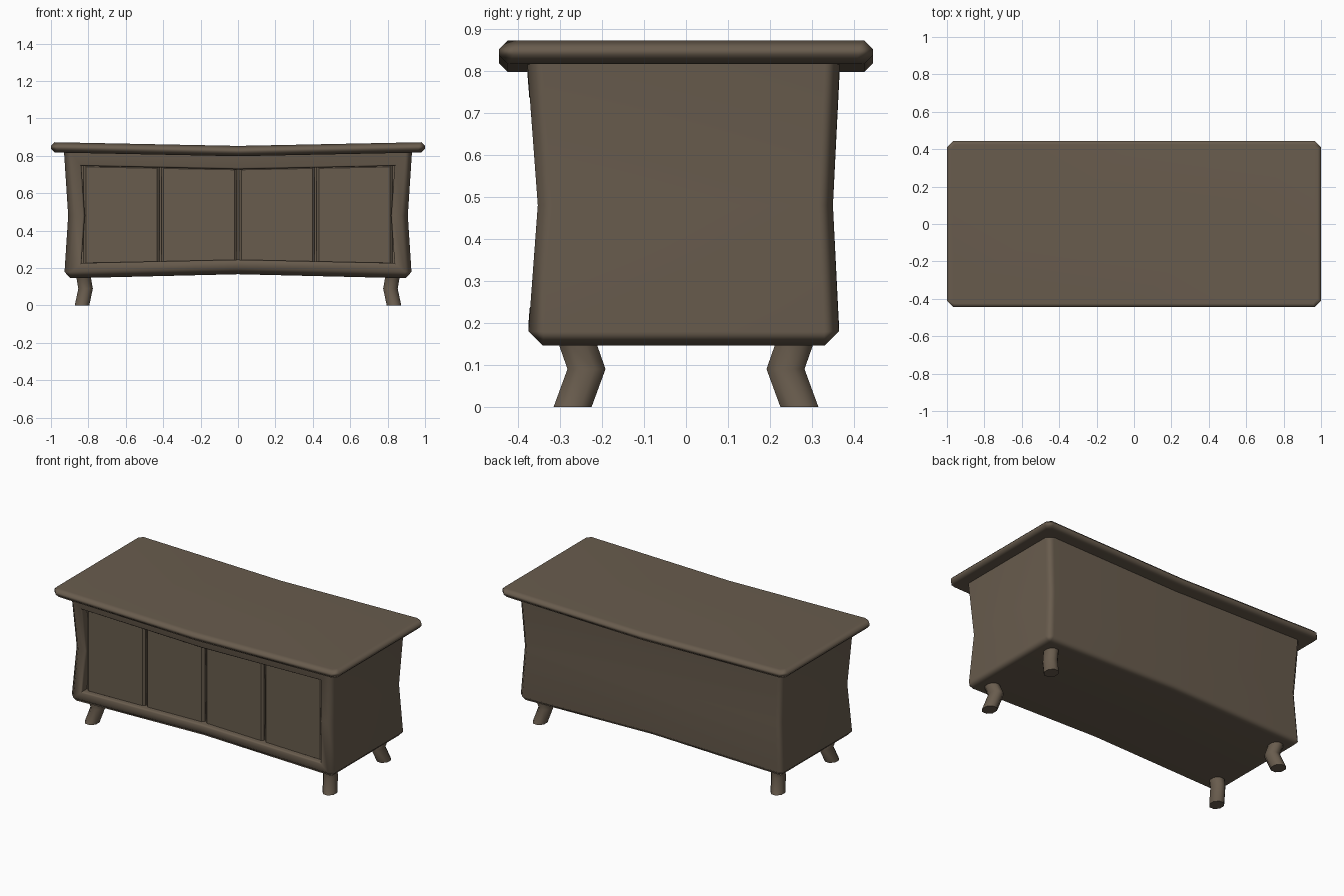
import bpy, bmesh, math
from mathutils import Vector

if "Cube" in bpy.data.objects:
    bpy.data.objects.remove(bpy.data.objects["Cube"])

wood = bpy.data.materials.new("dark brown wood")
wood.use_nodes = True
colour = (0.14, 0.107, 0.075, 1)
wood.diffuse_color = colour
wood.node_tree.nodes["Principled BSDF"].inputs["Base Color"].default_value = colour

MID = 0.48  # height of the pinched waist


def finish(bm, name, angle=60):
    bmesh.ops.recalc_face_normals(bm, faces=bm.faces)
    mesh = bpy.data.meshes.new(name)
    bm.to_mesh(mesh)
    bm.free()
    obj = bpy.data.objects.new(name, mesh)
    bpy.context.collection.objects.link(obj)
    mesh.materials.append(wood)
    bpy.ops.object.select_all(action='DESELECT')
    obj.select_set(True)
    bpy.context.view_layer.objects.active = obj
    bpy.ops.object.shade_smooth_by_angle(angle=math.radians(angle))
    weighted = obj.modifiers.new("Weighted normals", 'WEIGHTED_NORMAL')
    weighted.keep_sharp = True


def box(low, high):
    bm = bmesh.new()
    bmesh.ops.create_cube(bm, size=1)
    for v in bm.verts:
        v.co = Vector([l + (c + 0.5) * (h - l) for l, c, h in zip(low, v.co, high)])
    return bm


def cut(bm, point, normal):
    geom = bm.verts[:] + bm.edges[:] + bm.faces[:]
    bmesh.ops.bisect_plane(bm, geom=geom, plane_co=point, plane_no=normal)


def bevel(bm, edges, width):
    bmesh.ops.bevel(bm, geom=edges, offset=width, segments=1, profile=0.5,
                    affect='EDGES', clamp_overlap=True)


def sharp_edges(bm):
    bm.normal_update()
    return [e for e in bm.edges if e.calc_face_angle(0) > 1]


def bow(bm, waist=False):
    # Sagging top, arched base, and optionally a pinched waist
    for v in bm.verts:
        x, y, z = v.co
        v.co.z += 0.022 * (1 - min(1, abs(x) / 0.9)) * (MID - z) / 0.335
        if waist:
            flare = abs(z - MID) / 0.335
            v.co.x *= 1 + 0.024 * flare
            v.co.y *= 1 + (0.07 if y < 0 else 0.045) * flare


# Cabinet body with a recessed front opening
bm = box((-0.908, -0.353, 0.145), (0.908, 0.35, 0.825))
cut(bm, (0, 0, 0), (1, 0, 0))
cut(bm, (0, 0, MID), (0, 0, 1))
bevel(bm, [e for e in sharp_edges(bm) if not all(v.co.z > 0.82 for v in e.verts)], 0.034)
bm.normal_update()
front = [f for f in bm.faces if f.normal.y < -0.99]
bmesh.ops.inset_region(bm, faces=front, thickness=0.045, use_even_offset=True)
# Square up the opening so the rails are even
for v in {v for f in front for v in f.verts}:
    if v.co.z > 0.7:
        v.co.z = 0.755
    elif v.co.z < 0.3:
        v.co.z = 0.218
# Rounded lip, then the recess itself
bm.normal_update()
bmesh.ops.inset_region(bm, faces=front, thickness=0.01, depth=-0.01)
bmesh.ops.inset_region(bm, faces=front, thickness=0, depth=-0.04)
bow(bm, waist=True)
finish(bm, "cabinet_body")

# Overhanging top board: clipped corners, then chamfered rims
bm = box((-1, -0.445, 0.818), (1, 0.445, 0.873))
bevel(bm, [e for e in sharp_edges(bm) if abs(e.verts[0].co.z - e.verts[1].co.z) > 0.01], 0.034)
bevel(bm, sharp_edges(bm), 0.02)
cut(bm, (0, 0, 0), (1, 0, 0))
for v in bm.verts:
    v.co.z -= 0.02 * (1 - abs(v.co.x))
finish(bm, "top_board")

# Four doors set into the opening
for i in range(4):
    left = -0.83 + i * 0.415
    bm = box((left + 0.005, -0.338, 0.213), (left + 0.41, -0.3, 0.755))
    bevel(bm, [e for e in sharp_edges(bm) if all(v.co.y < -0.33 for v in e.verts)], 0.013)
    bow(bm)
    finish(bm, "door_%d" % (i + 1), 30)

# Four bent legs, one per corner, lofted through section centres
sections = [(0.825, 0.257, 0.175), (0.825, 0.257, 0.147),
            (0.815, 0.237, 0.09), (0.834, 0.27, 0)]
for sx, side in ((1, "left"), (-1, "right")):
    for sy, end in ((-1, "front"), (1, "back")):
        bm = bmesh.new()
        rings = []
        for cx, cy, cz in sections:
            ring = []
            for k in range(8):
                a = math.radians(22.5 + 45 * k)
                ring.append(bm.verts.new((sx * cx + 0.042 * math.cos(a),
                                          sy * cy + 0.049 * math.sin(a), cz)))
            rings.append(ring)
        for low, high in zip(rings, rings[1:]):
            for k in range(8):
                n = (k + 1) % 8
                bm.faces.new((low[k], low[n], high[n], high[k]))
        bm.faces.new(rings[0])
        bm.faces.new(rings[-1])
        finish(bm, "%s_%s_leg" % (end, side))
